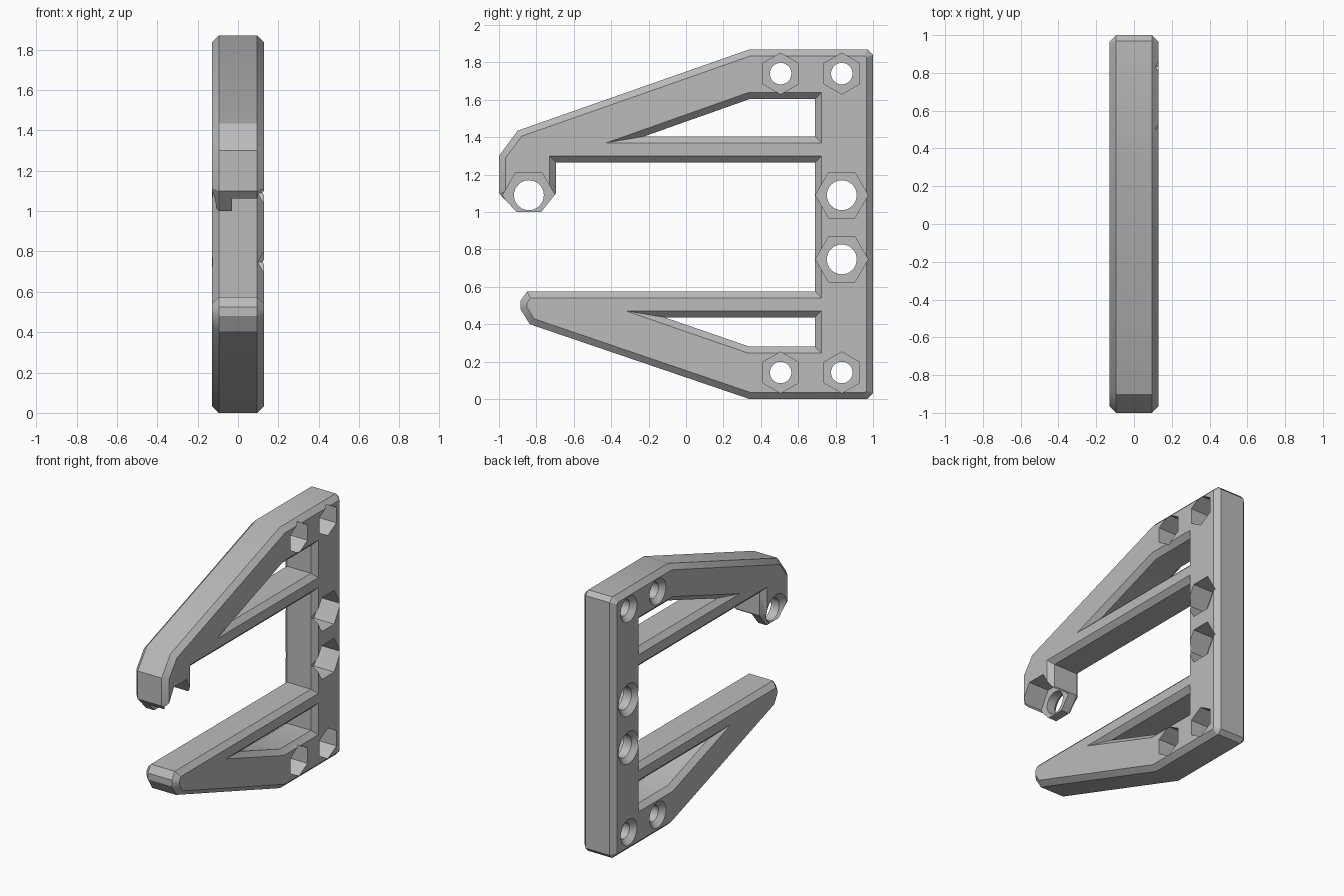
import bpy, bmesh, math
from mathutils import Vector

cube = bpy.data.objects.get("Cube")
if cube:
    bpy.data.objects.remove(cube, do_unlink=True)

HALF = 0.13       # half thickness of the plate
CHAMFER = 0.035   # edge chamfer
FLOOR = -0.03     # depth of the nut pockets

grey = bpy.data.materials.new("plain grey")
grey.use_nodes = True
colour = (0.5, 0.5, 0.5, 1)
grey.diffuse_color = colour
grey.node_tree.nodes["Principled BSDF"].inputs["Base Color"].default_value = colour


def offset(points, d):
    """Mitred offset of a counterclockwise (y, z) outline; positive grows it."""
    pts = [Vector(p) for p in points]
    result = []
    for i, p in enumerate(pts):
        a = (p - pts[i - 1]).normalized()
        b = (pts[(i + 1) % len(pts)] - p).normalized()
        na, nb = Vector((a.y, -a.x)), Vector((b.y, -b.x))
        result.append(p + (na + nb) * (d / (1 + na.dot(nb))))
    return result


def loft(name, sections):
    """Closed solid through (x, outline) sections."""
    bm = bmesh.new()
    rings = [[bm.verts.new((x, p[0], p[1])) for p in pts] for x, pts in sections]
    n = len(rings[0])
    for r, s in zip(rings, rings[1:]):
        for i in range(n):
            j = (i + 1) % n
            bm.faces.new((r[i], r[j], s[j], s[i]))
    bm.faces.new(rings[0][::-1])
    bm.faces.new(rings[-1])
    bmesh.ops.recalc_face_normals(bm, faces=bm.faces)
    mesh = bpy.data.meshes.new(name)
    bm.to_mesh(mesh)
    bm.free()
    mesh.materials.append(grey)
    obj = bpy.data.objects.new(name, mesh)
    bpy.context.collection.objects.link(obj)
    return obj


def polygon(y, z, r, n, turn=0):
    return [(y + r * math.cos(turn + math.tau * i / n),
             z + r * math.sin(turn + math.tau * i / n)) for i in range(n)]


def cut(target, cutter):
    cutter.hide_render = True
    mod = target.modifiers.new("cut", 'BOOLEAN')
    mod.operation = 'DIFFERENCE'
    mod.solver = 'EXACT'
    mod.object = cutter
    bpy.ops.object.modifier_apply(modifier=mod.name)
    bpy.data.objects.remove(cutter, do_unlink=True)


# Bracket plate: spine, hooked upper arm and pointed lower arm
outline = [(0.34, 0), (0.97, 0), (1, 0.03), (1, 1.84), (0.97, 1.87), (0.34, 1.87),
           (-0.9, 1.435), (-1, 1.3), (-1, 1.1), (-0.905, 1), (-0.775, 1),
           (-0.695, 1.1), (-0.695, 1.265), (0.69, 1.265), (0.69, 0.575),
           (-0.85, 0.575), (-0.885, 0.525), (-0.885, 0.48), (-0.835, 0.4)]
inner = offset(outline, -CHAMFER)
edge = HALF - CHAMFER
bracket = loft("bracket", [(-HALF, inner), (-edge, outline), (edge, outline), (HALF, inner)])
bpy.context.view_layer.objects.active = bracket
bracket.select_set(True)

# Chamfered truss windows in both arms
windows = [[(-0.222, 1.405), (0.69, 1.405), (0.69, 1.604), (0.34, 1.604)],
           [(-0.115, 0.437), (0.34, 0.28), (0.69, 0.28), (0.69, 0.437)]]
for window in windows:
    wide = offset(window, CHAMFER + 0.02)
    out = HALF + 0.02
    cut(bracket, loft("window_cutter", [(-out, wide), (-edge, window), (edge, window), (out, wide)]))

# Bolt holes: hexagonal nut pocket on one face, countersink on the other
small = (0.0575, 0.11, math.pi / 2)
large = (0.08, 0.14, 0)
bolts = [(y, z, small) for y in (0.506, 0.833) for z in (0.142, 1.74)]
bolts += [(0.833, 0.747, large), (0.833, 1.09, large), (-0.84, 1.09, large)]
for y, z, (hole, nut, turn) in bolts:
    cut(bracket, loft("pocket_cutter", [(FLOOR, polygon(y, z, nut, 6, turn)),
                                        (0.15, polygon(y, z, nut, 6, turn))]))
    cut(bracket, loft("hole_cutter", [(-0.15, polygon(y, z, hole + 0.055, 32)),
                                      (-edge, polygon(y, z, hole, 32)),
                                      (0.15, polygon(y, z, hole, 32))]))

bpy.ops.object.shade_smooth_by_angle(angle=math.radians(30))
